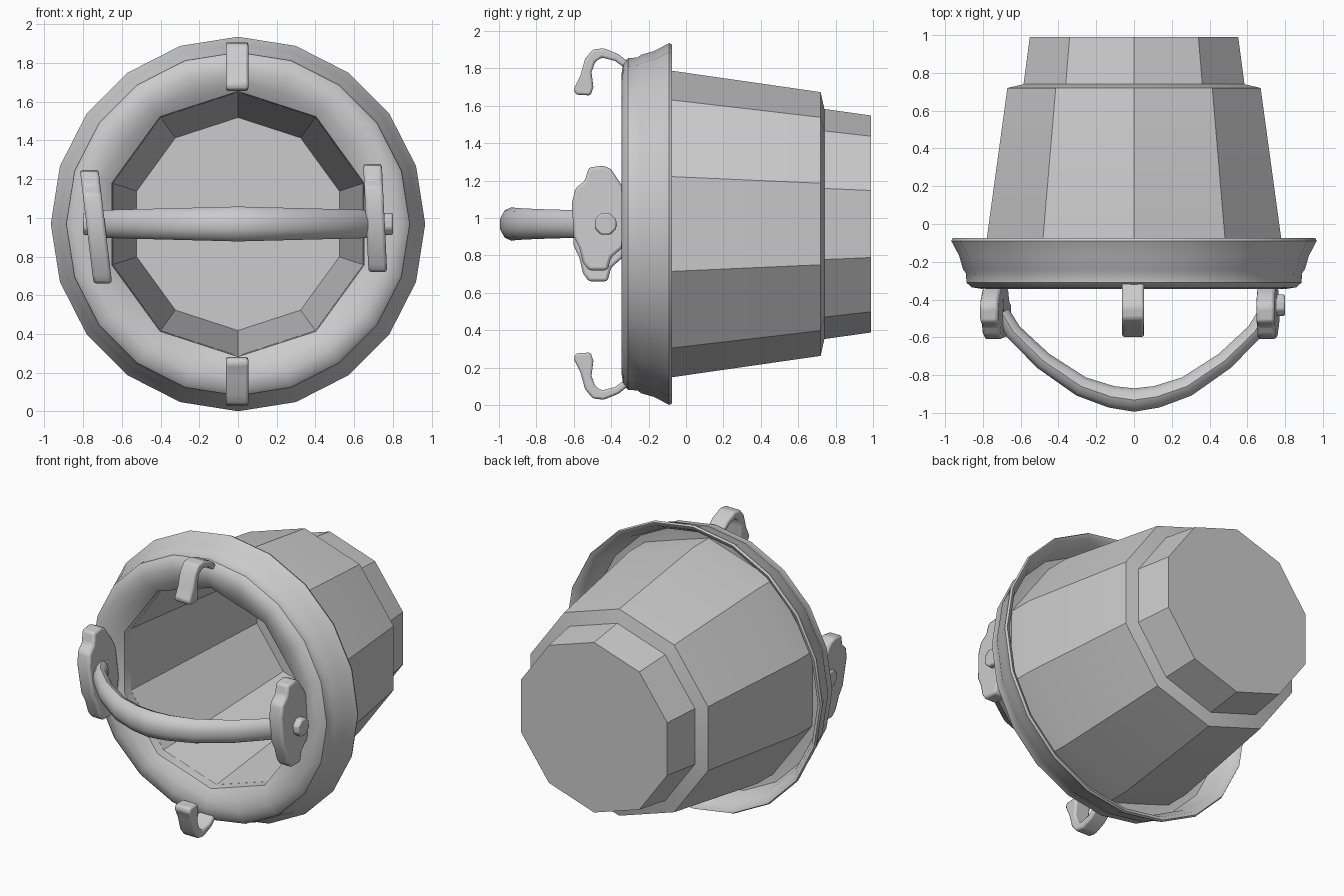
import bpy, bmesh, math
from mathutils import Vector, Matrix

if "Cube" in bpy.data.objects:
    bpy.data.objects.remove(bpy.data.objects["Cube"])

CZ = 0.968  # height of the bucket axis, which runs along y


def make(name, rings, closed=False, angle=30):
    """Skin a list of equal-length point rings; cap the ends unless closed."""
    bm = bmesh.new()
    vs = [[bm.verts.new(p) for p in r] for r in rings]
    n, m = len(vs), len(vs[0])
    for i in range(n if closed else n - 1):
        a, b = vs[i], vs[(i + 1) % n]
        for j in range(m):
            k = (j + 1) % m
            bm.faces.new((a[j], a[k], b[k], b[j]))
    if not closed:
        bm.faces.new(vs[0])
        bm.faces.new(vs[-1][::-1])
    bmesh.ops.recalc_face_normals(bm, faces=bm.faces[:])
    me = bpy.data.meshes.new(name)
    bm.to_mesh(me)
    bm.free()
    ob = bpy.data.objects.new(name, me)
    bpy.context.collection.objects.link(ob)
    bpy.ops.object.select_all(action='DESELECT')
    ob.select_set(True)
    bpy.context.view_layer.objects.active = ob
    bpy.ops.object.shade_smooth_by_angle(angle=math.radians(angle))
    return ob


def ring(y, r, sides, deca=0.0):
    """Ring round the y axis; deca blends a 20-gon into a decagon."""
    pts = []
    for i in range(sides):
        a = math.pi / 2 + 2 * math.pi * i / sides
        k = 1 - deca * (1 - math.cos(math.pi / 10)) * (i % 2)
        pts.append((r * k * math.cos(a), y, CZ + r * k * math.sin(a)))
    return pts


def plate(name, outline, x, half, bevel=0.015, tilt=0.0):
    """Outline in (y, z) extruded along x, leaning sideways by tilt."""
    rings = [[(x + s * half + tilt * (z - CZ), y, z) for y, z in outline] for s in (-1, 1)]
    ob = make(name, rings)
    bv = ob.modifiers.new("soft_edges", 'BEVEL')
    bv.width, bv.segments, bv.limit_method = bevel, 2, 'ANGLE'
    return ob


# Ten-sided bucket wall: inside floor, out over the mouth, down to the foot
wall = [(0.95, 0.55), (-0.23, 0.68), (-0.26, 0.82), (-0.08, 0.82),
        (0.72, 0.705), (0.74, 0.615), (0.99, 0.58)]
make("bucket_body", [ring(y, r, 10) for y, r in wall])

# Rolled rim: round outside, ten-sided mouth, hollow behind the flare
rim = [(-0.22, 0.68, 1), (-0.29, 0.685, 1), (-0.33, 0.74, .5), (-0.345, 0.80, 0),
       (-0.335, 0.86, 0), (-0.31, 0.887, 0), (-0.26, 0.89, 0), (-0.24, 0.905, 0),
       (-0.17, 0.925, 0), (-0.09, 0.967, 0), (-0.075, 0.96, 0), (-0.085, 0.935, 0),
       (-0.15, 0.895, 0), (-0.24, 0.87, 0), (-0.25, 0.78, 0), (-0.24, 0.70, 1)]
make("rim", [ring(y, r, 20, d) for y, r, d in rim], closed=True, angle=40)

# Curved carrying handle swept across the mouth
half_path = [(0.70, -0.47), (0.64, -0.57), (0.48, -0.725), (0.28, -0.86), (0.12, -0.915)]
path = [Vector(p) for p in half_path + [(0, -0.932)]]
path += [Vector((-x, y)) for x, y in half_path[::-1]]
rings = []
for i, p in enumerate(path):
    t = (path[min(i + 1, len(path) - 1)] - path[max(i - 1, 0)]).normalized()
    nrm = Vector((-t.y, t.x))
    c = 1 - abs(p.x) / 0.7
    w, h = 0.045 + 0.02 * c, 0.072 + 0.018 * c
    sec = []
    for k in range(10):
        a = 2 * math.pi * (k + 0.5) / 10
        q = p + nrm * w * math.cos(a)
        sec.append((q.x, q.y, CZ + h * math.sin(a)))
    rings.append(sec)
make("handle", rings, angle=45)

# Side brackets holding the handle, with a pin through each
lug = [(-0.36, 1.20), (-0.40, 1.26), (-0.44, 1.28), (-0.52, 1.27), (-0.54, 1.20),
       (-0.59, 1.16), (-0.61, 1.08), (-0.60, 0.90), (-0.57, 0.84), (-0.55, 0.76),
       (-0.52, 0.72), (-0.42, 0.72), (-0.40, 0.79), (-0.34, 0.84), (-0.31, 0.92),
       (-0.31, 1.12)]
plate("right_bracket", lug, 0.71, 0.048, tilt=-0.05)
plate("left_bracket", [(y, 0.97 + (z - 1.0) * 1.05 - 0.015) for y, z in lug],
      -0.735, 0.048, tilt=-0.12)
pin = [(-0.43 + 0.062 * math.cos(a), CZ + 0.062 * math.sin(a))
       for a in (math.pi * (k + 0.5) / 4 for k in range(8))]
plate("right_pin", pin, 0.745, 0.055, 0.01)
plate("left_pin", pin, -0.745, 0.055, 0.01)

# Hooks at the top and bottom of the rim
hook = [(-0.31, 1.835), (-0.36, 1.875), (-0.44, 1.908), (-0.50, 1.90), (-0.54, 1.85),
        (-0.565, 1.76), (-0.60, 1.69), (-0.59, 1.66), (-0.51, 1.655), (-0.495, 1.70),
        (-0.505, 1.78), (-0.485, 1.835), (-0.45, 1.858), (-0.38, 1.84), (-0.31, 1.79)]
plate("top_hook", hook, -0.005, 0.058, 0.012)
plate("bottom_hook", [(y, 2 * CZ - z) for y, z in hook], -0.005, 0.058, 0.012)
